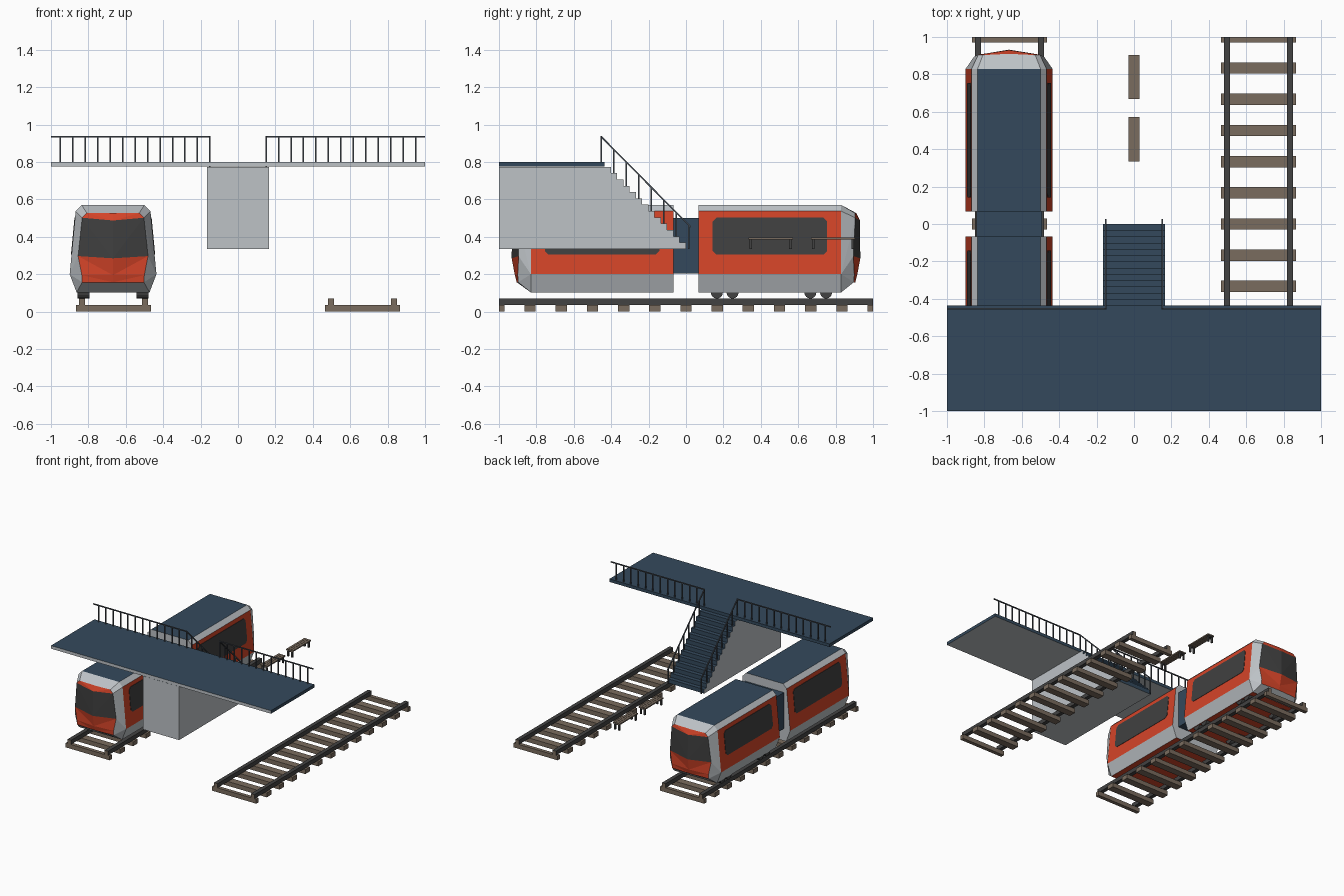
import bpy, bmesh, math
from mathutils import Vector

if "Cube" in bpy.data.objects:
    bpy.data.objects.remove(bpy.data.objects["Cube"])


def colour(name, r, g, b):
    m = bpy.data.materials.new(name)
    m.diffuse_color = [((c / 255 + 0.055) / 1.055) ** 2.4 for c in (r, g, b)] + [1]
    m.use_nodes = True
    m.node_tree.nodes["Principled BSDF"].inputs["Base Color"].default_value = m.diffuse_color
    return m


BLUE = colour("slate blue", 52, 73, 92)
GREY = colour("light grey", 189, 194, 198)
RED = colour("orange red", 212, 68, 40)
GLASS = colour("dark glass", 64, 64, 64)
STEEL = colour("dark steel", 66, 66, 66)
WOOD = colour("brown wood", 122, 108, 94)
RAILING = colour("railing grey", 72, 78, 86)


def finish(name, bm, mats, rule=None):
    bmesh.ops.recalc_face_normals(bm, faces=bm.faces)
    if rule:
        for f in bm.faces:
            f.material_index = rule(f.normal)
    me = bpy.data.meshes.new(name)
    bm.to_mesh(me)
    bm.free()
    for m in mats:
        me.materials.append(m)
    ob = bpy.data.objects.new(name, me)
    bpy.context.collection.objects.link(ob)
    return ob


def add_box(bm, x0, x1, y0, y1, z0, z1):
    for v in bmesh.ops.create_cube(bm, size=1)["verts"]:
        v.co = (x1 if v.co.x > 0 else x0, y1 if v.co.y > 0 else y0, z1 if v.co.z > 0 else z0)


def add_bar(bm, a, b, t=0.008):
    a, b = Vector(a), Vector(b)
    d = b - a
    rot = d.to_track_quat('Z', 'Y')
    for v in bmesh.ops.create_cube(bm, size=1)["verts"]:
        v.co = (a + b) / 2 + rot @ Vector((v.co.x * t, v.co.y * t, v.co.z * d.length))


# Tracks: sleepers, then rails with brown cut ends
for side, cx in (("left", -0.666), ("right", 0.666)):
    bm = bmesh.new()
    for i in range(-6, 7):
        add_box(bm, cx - 0.2, cx + 0.2, max(-1, i / 6 - 0.03), min(1, i / 6 + 0.03), 0, 0.036)
    finish(side + "_sleepers", bm, [WOOD])
    bm = bmesh.new()
    for dx in (-0.168, 0.168):
        add_box(bm, cx + dx - 0.016, cx + dx + 0.016, -1, 1, 0.036, 0.07)
    finish(side + "_rails", bm, [STEEL, WOOD], lambda n: int(abs(n.y) > 0.5))

# Overpass deck: blue top and ends, grey long edges and underside
bm = bmesh.new()
add_box(bm, -1, 1, -1, -0.435, 0.775, 0.8)
finish("overpass_deck", bm, [BLUE, GREY], lambda n: int(n.z < -0.5 or n.y < -0.5))

# Stair block: stepped profile extruded across
N, run, rise = 13, 0.0335, 0.0338
prof = [(-1, 0.335), (0, 0.335)]
for i in range(N):
    prof += [(-i * run, 0.335 + (i + 1) * rise), (-(i + 1) * run, 0.335 + (i + 1) * rise)]
prof.append((-1, 0.335 + N * rise))
bm = bmesh.new()
f = bm.faces.new([bm.verts.new((-0.165, y, z)) for y, z in prof])
ext = bmesh.ops.extrude_face_region(bm, geom=[f])["geom"]
bmesh.ops.translate(bm, vec=(0.33, 0, 0), verts=[v for v in ext if isinstance(v, bmesh.types.BMVert)])
finish("staircase", bm, [BLUE, GREY],
       lambda n: int(abs(n.x) > 0.5 or n.z < -0.5 or n.y < -0.5))

# Railings along the deck edge and down the stairs
for side, s in (("left", -1), ("right", 1)):
    bm = bmesh.new()
    add_bar(bm, (s * 0.15, -0.452, 0.934), (s, -0.452, 0.934))
    for i in range(13):
        x = s * (0.15 + i * 0.0667)
        add_bar(bm, (x, -0.452, 0.8), (x, -0.452, 0.934))
    finish(side + "_deck_railing", bm, [RAILING])
    bm = bmesh.new()
    add_bar(bm, (s * 0.15, -0.455, 0.937), (s * 0.15, 0.025, 0.452))
    for i in range(1, 8):
        y = -0.452 + i * 0.0665
        foot = 0.335 + max(0, math.ceil(-y / run)) * rise
        add_bar(bm, (s * 0.15, y, foot), (s * 0.15, y, 0.934 - (y + 0.452) * 1.01))
    finish(side + "_stair_railing", bm, [RAILING])

# Benches: three slats on two dark legs
for k, y0 in enumerate((0.335, 0.668)):
    bm = bmesh.new()
    for x in (-0.021, 0, 0.021):
        add_box(bm, x - 0.0095, x + 0.0095, y0, y0 + 0.236, 0.385, 0.395)
    finish("bench_seat_%d" % (k + 1), bm, [WOOD])
    bm = bmesh.new()
    for y in (y0 + 0.012, y0 + 0.224):
        add_box(bm, -0.022, 0.022, y - 0.007, y + 0.007, 0.377, 0.385)
        for x in (-0.018, 0.018):
            add_box(bm, x - 0.006, x + 0.006, y - 0.007, y + 0.007, 0.335, 0.377)
    finish("bench_legs_%d" % (k + 1), bm, [STEEL])

# Train
TX = -0.668
BODY = [(0.168, 0.57), (0.20, 0.537), (0.232, 0.20), (0.195, 0.103)]      # half width, z
NOSE = [(0.140, 0.903, 0.527), (0.165, 0.905, 0.502), (0.187, 0.895, 0.297),
        (0.167, 0.90, 0.195), (0.165, 0.897, 0.157)]                      # half width, y, z
MID = [(0.910, 0.527), (0.930, 0.487), (0.932, 0.285), (0.915, 0.195), (0.905, 0.157)]


def wall_x(z):
    return 0.232 - (z - 0.20) / 0.337 * 0.032


def train_car(name, s):
    bm = bmesh.new()
    V = lambda x, y, z: bm.verts.new((TX + x, s * y, z))

    def face(mat, *vs):
        bm.faces.new(vs).material_index = mat

    back, front, nose = {}, {}, {}
    for h in (-1, 1):
        back[h] = [V(h * w, 0.067, z) for w, z in BODY]
        front[h] = [V(h * w, 0.83, z) for w, z in BODY]
        nose[h] = [V(h * w, y, z) for w, y, z in NOSE]
    mid = [V(0, y, z) for y, z in MID]
    # roof, underside and inner end
    face(0, back[-1][0], back[1][0], front[1][0], front[-1][0])
    face(2, back[-1][3], back[1][3], front[1][3], front[-1][3])
    face(1, *back[-1], *reversed(back[1]))
    # nose top and bottom slopes
    face(1, front[-1][0], front[1][0], nose[1][0], mid[0], nose[-1][0])
    face(1, front[-1][3], front[1][3], nose[1][4], mid[4], nose[-1][4])
    for h in (-1, 1):
        b, f, n = back[h], front[h], nose[h]
        for i, mat in enumerate((1, 2, 1)):
            face(mat, b[i], b[i + 1], f[i + 1], f[i])
        # grey frame round the cab
        face(1, f[0], f[1], n[1], n[0])
        face(1, f[1], f[2], n[1])
        face(1, f[2], n[2], n[1])
        face(1, f[2], n[3], n[2])
        face(1, f[2], f[3], n[4])
        face(1, f[2], n[4], n[3])
        # cab front: red brow, windscreen, red apron
        for i, mat in enumerate((2, 3, 2, 2)):
            face(mat, n[i], n[i + 1], mid[i + 1])
            face(mat, n[i], mid[i + 1], mid[i])
    finish(name, bm, [BLUE, GREY, RED, GLASS])

    # side windows: thin plates with clipped corners
    y0, y1, z0, z1, c = 0.143, 0.755, 0.305, 0.503, 0.02
    outline = [(y0 + c, z0), (y1 - c, z0), (y1, z0 + c), (y1, z1 - c),
               (y1 - c, z1), (y0 + c, z1), (y0, z1 - c), (y0, z0 + c)]
    bm = bmesh.new()
    for h in (-1, 1):
        rings = [[bm.verts.new((TX + h * (wall_x(z) + d), s * y, z)) for y, z in outline]
                 for d in (-0.002, 0.003)]
        for r in rings:
            bm.faces.new(r)
        for i in range(8):
            j = (i + 1) % 8
            bm.faces.new((rings[0][i], rings[0][j], rings[1][j], rings[1][i]))
    finish(name + "_windows", bm, [GLASS])


train_car("rear_car", 1)
train_car("front_car", -1)

# Gangway between the cars
bm = bmesh.new()
add_box(bm, TX - 0.175, TX + 0.175, -0.068, 0.068, 0.203, 0.5)
finish("gangway", bm, [BLUE])

# Wheels
bm = bmesh.new()
for y in (0.165, 0.249, 0.665, 0.749):
    for dx in (-0.158, 0.158):
        ws = bmesh.ops.create_cone(bm, cap_ends=True, segments=16, radius1=0.032,
                                   radius2=0.032, depth=0.064)["verts"]
        for v in ws:
            v.co = (TX + dx + v.co.z, y + v.co.x, 0.102 + v.co.y)
finish("wheels", bm, [STEEL])
